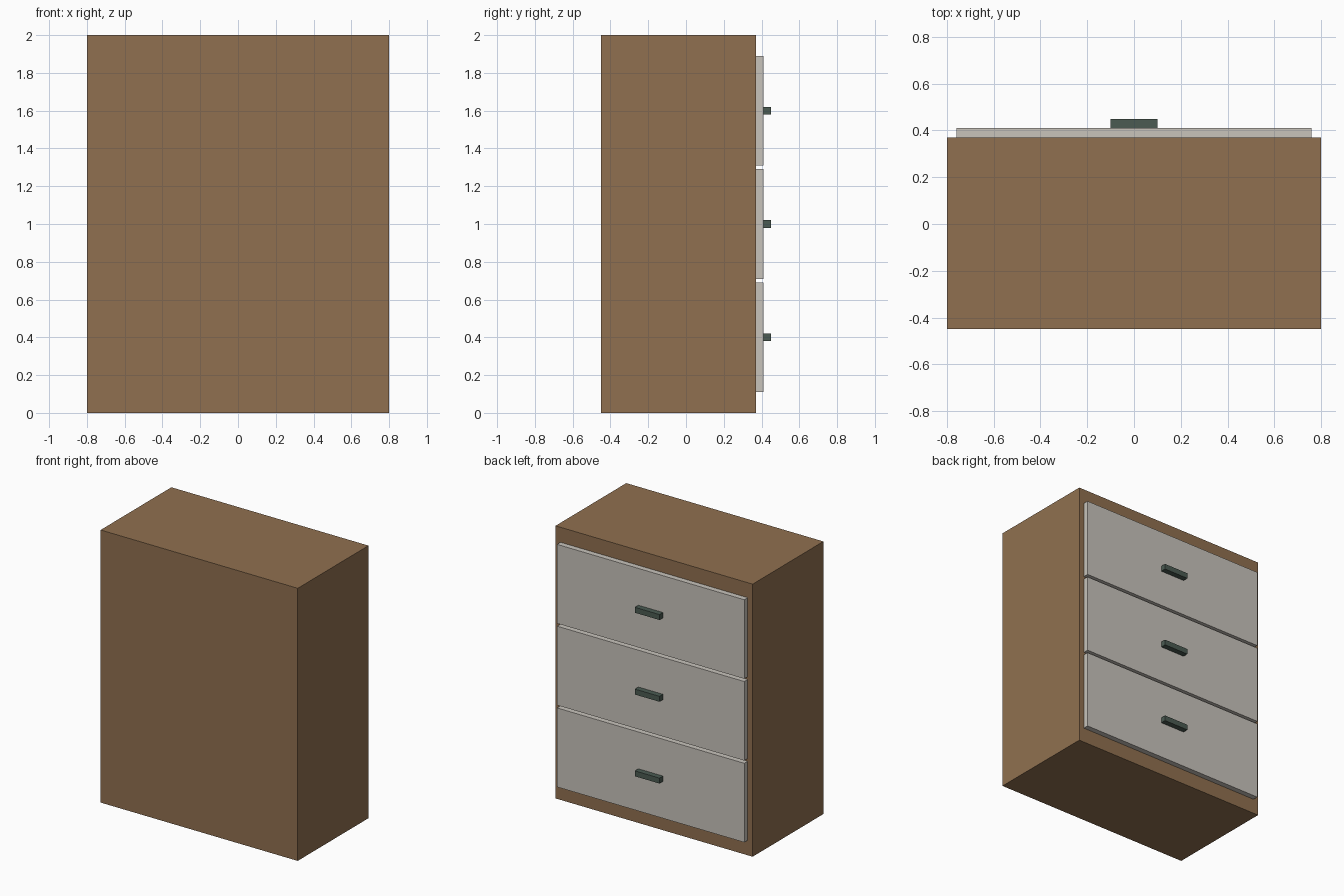
import bpy
import bmesh
from mathutils import Matrix, Vector

if "Cube" in bpy.data.objects:
    bpy.data.objects.remove(bpy.data.objects["Cube"])


def material(name, rgb):
    m = bpy.data.materials.new(name)
    m.diffuse_color = (*rgb, 1.0)
    m.use_nodes = True
    m.node_tree.nodes["Principled BSDF"].inputs["Base Color"].default_value = m.diffuse_color
    return m


def box(name, lo, hi, mat):
    lo, hi = Vector(lo), Vector(hi)
    bm = bmesh.new()
    bmesh.ops.create_cube(bm, size=1.0, matrix=Matrix.Diagonal((*(hi - lo), 1.0)))
    mesh = bpy.data.meshes.new(name)
    bm.to_mesh(mesh)
    bm.free()
    mesh.materials.append(mat)
    obj = bpy.data.objects.new(name, mesh)
    obj.location = (lo + hi) / 2
    bpy.context.collection.objects.link(obj)
    return obj


wood = material("wood", (0.28, 0.163, 0.08))
panel = material("panel", (0.58, 0.55, 0.50))
metal = material("dark_metal", (0.07, 0.105, 0.085))

# Cabinet carcass
box("cabinet_body", (-0.8, -0.45, 0), (0.8, 0.37, 2.0), wood)

# Three drawer fronts, each with a bar handle
for name, z in (("bottom", 0.4), ("middle", 1.0), ("top", 1.6)):
    box(name + "_drawer_front", (-0.76, 0.37, z - 0.29), (0.76, 0.41, z + 0.29), panel)
    box(name + "_drawer_handle", (-0.1, 0.41, z - 0.02), (0.1, 0.45, z + 0.02), metal)
